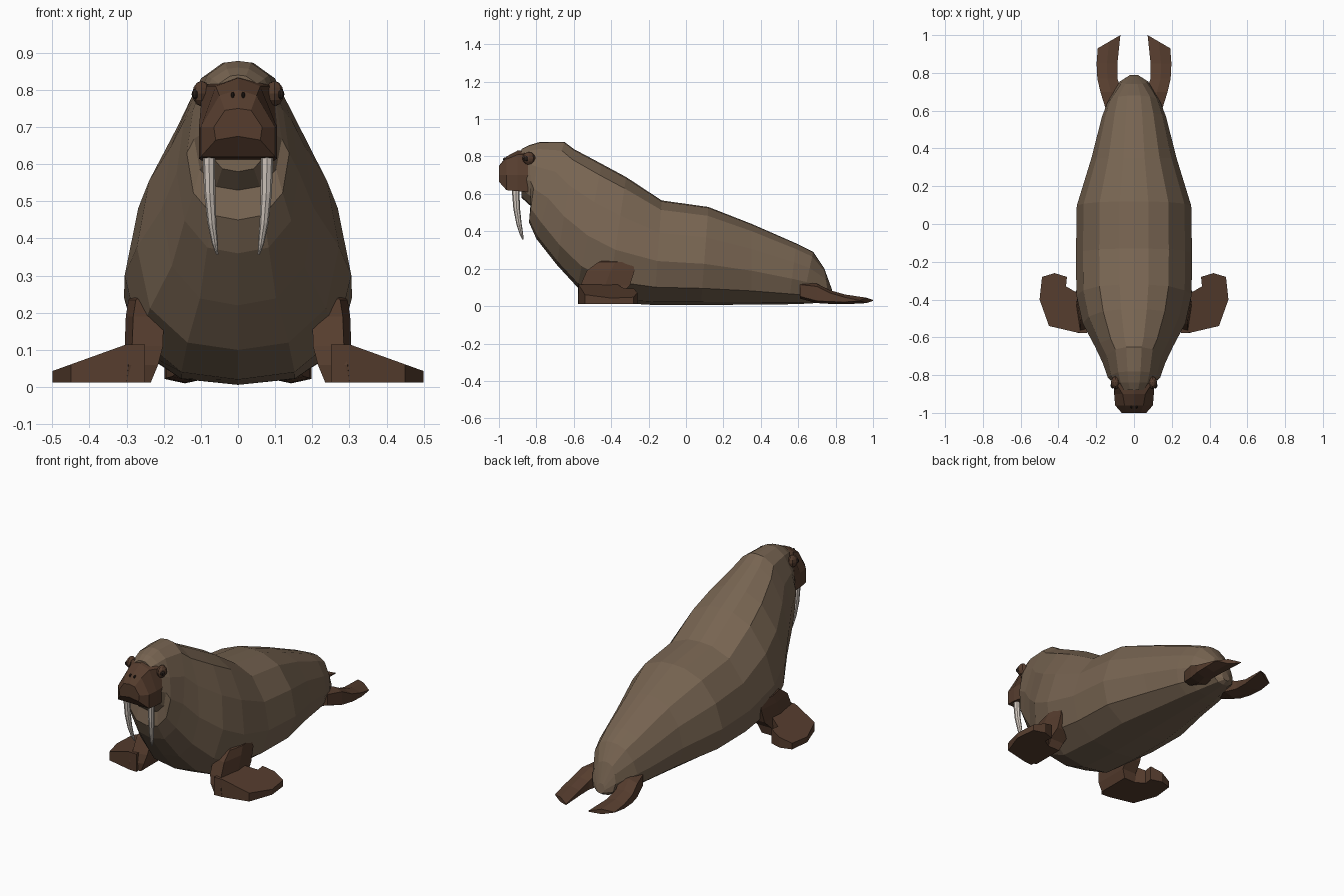
import bpy, bmesh, math
from mathutils import Vector

if "Cube" in bpy.data.objects:
    bpy.data.objects.remove(bpy.data.objects["Cube"])


def material(name, rgb):
    m = bpy.data.materials.new(name)
    m.diffuse_color = (*rgb, 1)
    m.use_nodes = True
    m.node_tree.nodes["Principled BSDF"].inputs["Base Color"].default_value = m.diffuse_color
    return m


HIDE = material("tan_hide", (0.185, 0.128, 0.083))
BROWN = material("dark_brown_skin", (0.092, 0.046, 0.027))
IVORY = material("ivory", (0.66, 0.59, 0.53))
DARK = material("eye_dark", (0.02, 0.013, 0.01))


def finish(name, bm, mat, mirror=False):
    bmesh.ops.recalc_face_normals(bm, faces=bm.faces)
    me = bpy.data.meshes.new(name)
    bm.to_mesh(me)
    bm.free()
    me.materials.append(mat)
    ob = bpy.data.objects.new(name, me)
    bpy.context.collection.objects.link(ob)
    if mirror:
        ob.modifiers.new("mirror", 'MIRROR').use_mirror_merge = False
    return ob


def loft(name, rings, mat, mirror=False):
    """Skin a list of equal closed rings and cap both ends."""
    bm = bmesh.new()
    vs = [[bm.verts.new(p) for p in r] for r in rings]
    n = len(vs[0])
    for a, b in zip(vs, vs[1:]):
        for i in range(n):
            j = (i + 1) % n
            bm.faces.new((a[i], a[j], b[j], b[i]))
    bm.faces.new(vs[0])
    bm.faces.new(vs[-1])
    return finish(name, bm, mat, mirror)


def both_sides(half):
    """Close a half ring running from bottom centre to top centre."""
    return half + [(-x, y, z) for x, y, z in half[-2:0:-1]]


# Body: tilted rings (bottom y, bottom z, top y, top z, half width)
section = [(0, 0), (.5, .03), (.87, .17), (1, .42), (.88, .69), (.6, .91), (.25, .99), (0, 1)]
stations = [
    (.79, .035, .78, .09, .025),
    (.765, .02, .74, .20, .075),
    (.62, .012, .68, .29, .14),
    (.55, .01, .59, .335, .17),
    (.35, .008, .35, .44, .225),
    (.08, .006, .12, .53, .303),
    (-.17, .006, -.13, .565, .307),
    (-.42, .02, -.32, .69, .305),
    (-.58, .10, -.45, .76, .272),
    (-.69, .22, -.60, .84, .205),
    (-.80, .36, -.65, .878, .165),
    (-.84, .45, -.78, .878, .138),
    (-.825, .53, -.84, .86, .118),
    (-.88, .58, -.88, .84, .085),
]
loft("body", [both_sides([(w * u, yb + (yt - yb) * t, zb + (zt - zb) * t) for u, t in section])
              for yb, zb, yt, zt, w in stations], HIDE)

# Muzzle: boxy snout with a narrow bridge
snout = [
    (-.845, [(0, .61), (.098, .61), (.105, .70), (.095, .81), (0, .835)]),
    (-.90, [(0, .615), (.105, .615), (.105, .70), (.06, .81), (0, .832)]),
    (-.96, [(0, .62), (.10, .62), (.10, .70), (.05, .785), (0, .80)]),
    (-1.0, [(0, .675), (.06, .665), (.065, .70), (.035, .745), (0, .75)]),
]
loft("muzzle", [both_sides([(x, y, z) for x, z in half]) for y, half in snout], BROWN)


# Eyes, sockets and nostrils
def ball(name, centre, size, mat):
    bm = bmesh.new()
    bmesh.ops.create_uvsphere(bm, u_segments=8, v_segments=6, radius=1)
    for v in bm.verts:
        v.co = Vector(centre) + Vector([c * s for c, s in zip(v.co, size)])
    finish(name, bm, mat, True)


ball("eye_socket", (.098, -.84, .79), (.025, .035, .034), BROWN)
ball("eye", (.113, -.855, .788), (.012, .016, .014), DARK)
ball("nostril", (.014, -.968, .785), (.005, .01, .01), DARK)

# Tusks: tapered, curving inward and back
path = [(.078, -.91, .65, .017), (.078, -.91, .60, .0165), (.076, -.905, .52, .015),
        (.070, -.893, .44, .012), (.062, -.88, .385, .008), (.056, -.872, .357, .003)]
loft("tusk", [[(x + r * math.cos(a), y + r * 1.2 * math.sin(a), z)
               for a in [math.tau * i / 8 for i in range(8)]] for x, y, z, r in path], IVORY, True)

# Front flippers: upper arm plus a flat splayed paw
arm = [  # z, x inner, x outer, y front, y back
    (.012, .235, .32, -.575, -.36),
    (.06, .215, .315, -.578, -.35),
    (.11, .202, .305, -.565, -.30),
    (.19, .20, .302, -.53, -.275),
    (.235, .21, .295, -.47, -.285),
    (.25, .22, .28, -.42, -.34),
]
loft("front_arm", [[(xi, yf + .02, z), (xo - .02, yf, z), (xo, (yf + yb) / 2, z),
                    (xo - .01, yb, z), (xi, yb, z)] for z, xi, xo, yf, yb in arm], BROWN, True)
paw = [(.25, -.578), (.30, -.575), (.45, -.54), (.50, -.40), (.487, -.28), (.42, -.26),
       (.355, -.28), (.36, -.33), (.30, -.365), (.25, -.37)]
loft("front_paw", [[(x, y, .012) for x, y in paw],
                   [(x, y, .115 - max(0, x - .3) * .36) for x, y in paw]], BROWN, True)

# Rear flippers: y, inner x, outer x, bottom z, top z, end skew
rear = [
    (.61, .08, .15, .04, .13, 0),
    (.70, .065, .178, .016, .12, 0),
    (.77, .088, .194, .012, .085, 0),
    (.85, .088, .198, .010, .062, 0),
    (.965, .072, .192, .016, .045, .035),
]
loft("rear_flipper", [[(xi, y + s, zb + .012), ((xi + xo) / 2, y, zb), (xo, y - s, zb + .012),
                       (xo, y - s, zt - .015), ((xi + xo) / 2, y, zt), (xi, y + s, zt - .012)]
                      for y, xi, xo, zb, zt, s in rear], BROWN, True)
